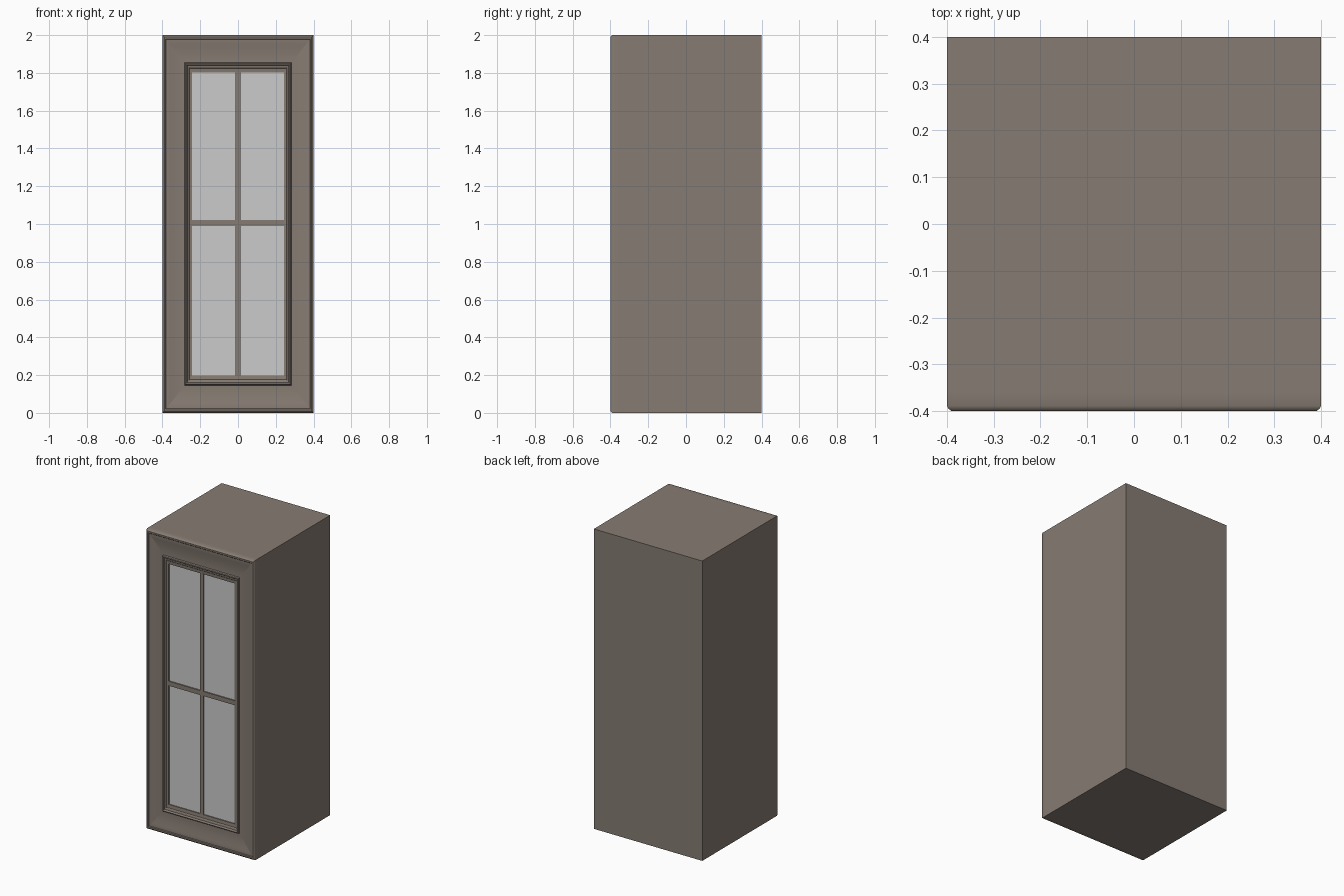
import bpy, bmesh, math

if "Cube" in bpy.data.objects:
    bpy.data.objects.remove(bpy.data.objects["Cube"])

W, H = 0.4, 1.0          # half width, half height
BACK = -0.36             # plane where door meets carcass


def finish(bm, name, mat=None):
    bmesh.ops.recalc_face_normals(bm, faces=bm.faces[:])
    mesh = bpy.data.meshes.new(name)
    bm.to_mesh(mesh)
    bm.free()
    ob = bpy.data.objects.new(name, mesh)
    bpy.context.collection.objects.link(ob)
    if mat:
        mesh.materials.append(mat)
    return ob


def box(name, x0, x1, y0, y1, z0, z1, mat=None):
    bm = bmesh.new()
    bmesh.ops.create_cube(bm, size=1)
    for v in bm.verts:
        v.co = ((x0 + x1) / 2 + v.co.x * (x1 - x0),
                (y0 + y1) / 2 + v.co.y * (y1 - y0),
                (z0 + z1) / 2 + v.co.z * (z1 - z0))
    return finish(bm, name, mat)


def mitred_frame(name, profile, mat):
    """Sweep a closed (x inset, z inset, y) profile round the door."""
    bm = bmesh.new()
    rings = [[bm.verts.new((sx * (W - dx), y, H + sz * (H - dz)))
              for sx, sz in ((-1, -1), (1, -1), (1, 1), (-1, 1))]
             for dx, dz, y in profile]
    for a, b in zip(rings, rings[1:] + rings[:1]):
        for i in range(4):
            j = (i + 1) % 4
            bm.faces.new((a[i], a[j], b[j], b[i])).smooth = True
    bmesh.ops.recalc_face_normals(bm, faces=bm.faces[:])
    # mitre joints and steep profile steps stay crisp
    for e in bm.edges:
        a, b = (v.co for v in e.verts)
        mitre = abs(a.x - b.x) < 0.3 and abs(a.z - b.z) < 0.3
        e.smooth = not mitre and e.calc_face_angle() < math.radians(30)
    return finish(bm, name, mat)


paint = bpy.data.materials.new("taupe_paint")
paint.diffuse_color = (0.24, 0.20, 0.17, 1)
paint.use_nodes = True
paint.node_tree.nodes["Principled BSDF"].inputs["Base Color"].default_value = paint.diffuse_color

# Carcass
box("cabinet_body", -W, W, BACK, 0.4, 0, 2 * H, paint)

# Door frame: rounded rim, groove, shallow cove, inner bead and stepped rebate
profile = [
    (0.000, 0.000, BACK), (0.000, 0.000, -0.389), (0.003, 0.003, -0.395),
    (0.010, 0.010, -0.400), (0.017, 0.020, -0.400), (0.020, 0.024, -0.396),
    (0.024, 0.028, -0.396),
]
cove = 6
for i in range(1, cove + 1):
    t = i / cove
    profile.append((0.024 + 0.094 * t, 0.028 + 0.118 * t,
                    -0.396 + 0.010 * math.sin(t * math.pi * 0.6)))
profile += [
    (0.120, 0.149, -0.396), (0.124, 0.153, -0.399), (0.129, 0.158, -0.397),
    (0.132, 0.162, -0.391), (0.140, 0.172, -0.389), (0.143, 0.176, -0.385),
    (0.157, 0.198, -0.383), (0.157, 0.198, BACK),
]
mitred_frame("door_frame", profile, paint)

# Glass and glazing bars
box("glass_pane", -0.245, 0.245, -0.376, -0.368, 0.195, 1.805)
box("vertical_glazing_bar", -0.013, 0.013, -0.384, -0.366, 0.195, 1.805, paint)
box("horizontal_glazing_bar", -0.245, 0.245, -0.3835, -0.366, 0.99, 1.02, paint)
